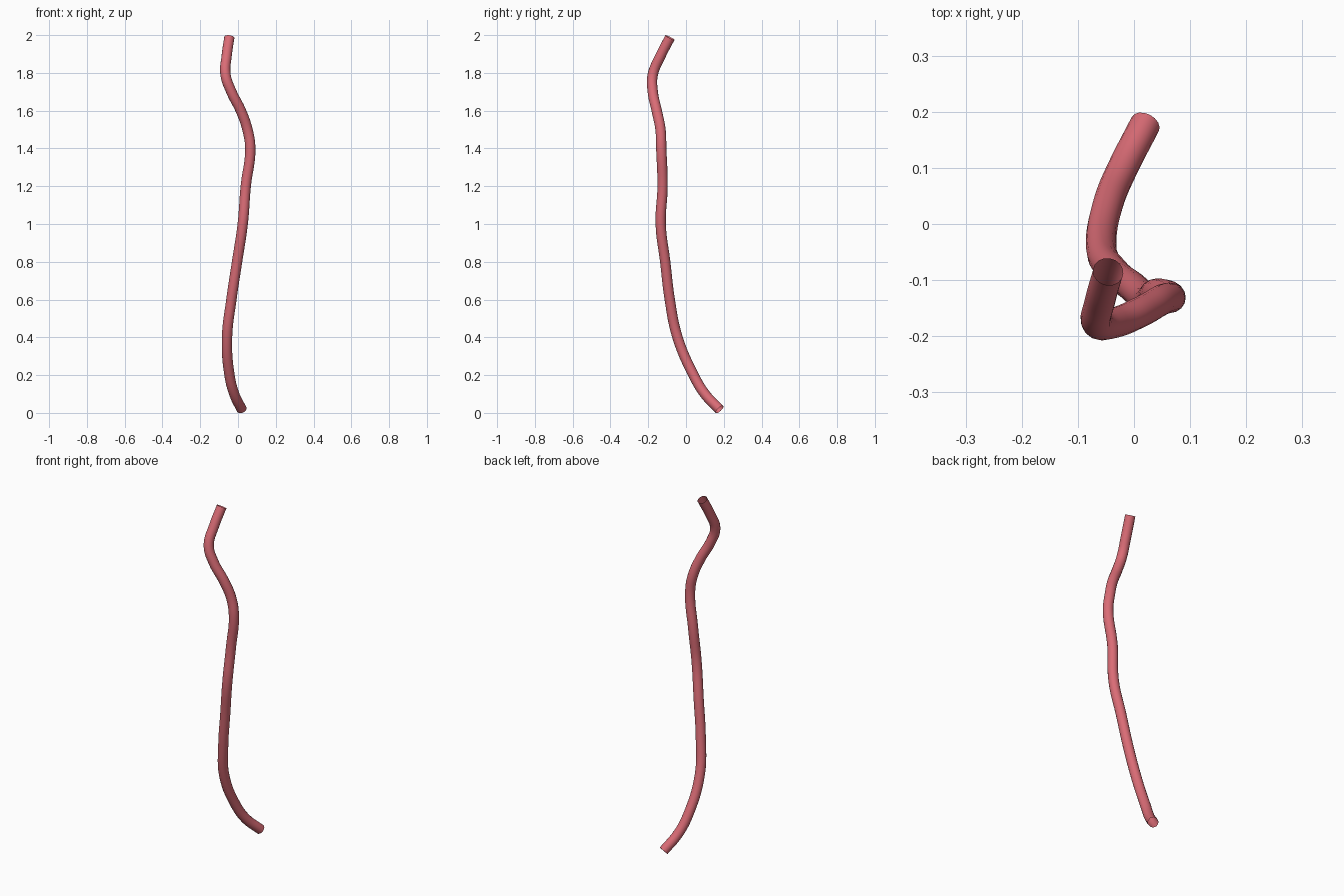
import bpy
from mathutils import Vector

cube = bpy.data.objects.get("Cube")
if cube:
    bpy.data.objects.remove(cube, do_unlink=True)

RADIUS = 0.0272

# Centreline from the foot to the tip
path = [
    (0.02, 0.178, 0.018), (-0.02, 0.10, 0.1), (-0.045, 0.04, 0.2),
    (-0.058, -0.045, 0.4), (-0.035, -0.086, 0.6), (-0.005, -0.11, 0.8),
    (0.025, -0.134, 1.0), (0.041, -0.124, 1.2), (0.065, -0.131, 1.4),
    (0.05, -0.135, 1.5), (0.015, -0.155, 1.6), (-0.035, -0.176, 1.7),
    (-0.066, -0.176, 1.79), (-0.06, -0.135, 1.89), (-0.046, -0.085, 1.987),
]

# Open-ended round tube swept along the centreline
curve = bpy.data.curves.new("bent_tube", "CURVE")
curve.dimensions = "3D"
curve.resolution_u = 6
curve.bevel_depth = RADIUS
curve.bevel_resolution = 6
curve.use_fill_caps = False
spline = curve.splines.new("BEZIER")
spline.bezier_points.add(len(path) - 1)
for point, co in zip(spline.bezier_points, path):
    point.co = Vector(co)
    point.handle_left_type = point.handle_right_type = "AUTO"

tube = bpy.data.objects.new("bent_tube", curve)
bpy.context.collection.objects.link(tube)

# Rose-red surface
color = (0.7, 0.15, 0.18, 1.0)
mat = bpy.data.materials.new("rose_red")
mat.use_nodes = True
mat.diffuse_color = color
mat.node_tree.nodes["Principled BSDF"].inputs["Base Color"].default_value = color
curve.materials.append(mat)

# Turn the sweep into a smooth-shaded mesh
bpy.ops.object.select_all(action="DESELECT")
tube.select_set(True)
bpy.context.view_layer.objects.active = tube
bpy.ops.object.convert(target="MESH")
bpy.ops.object.shade_smooth_by_angle()
